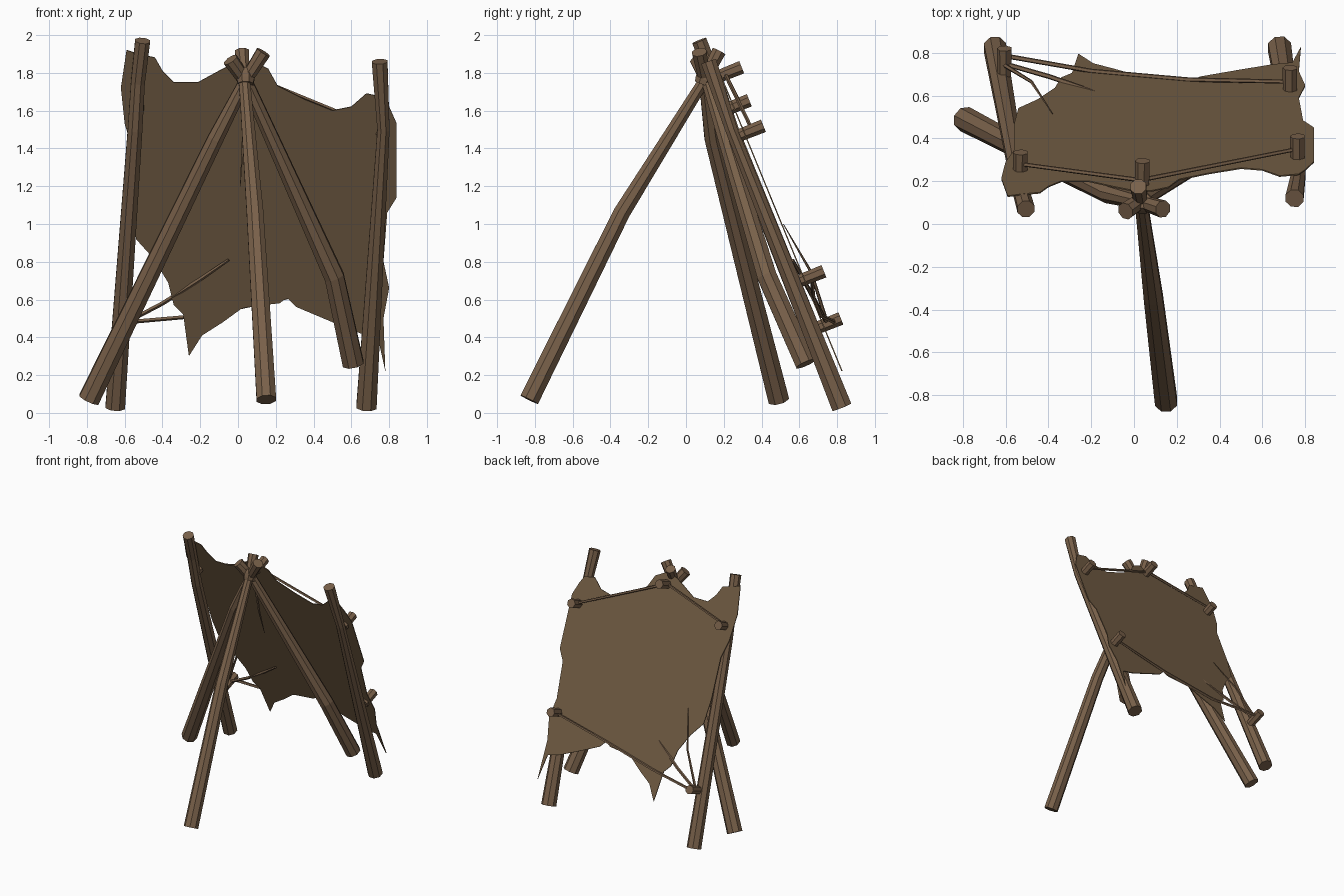
import bpy, bmesh, math
from mathutils import Vector

def material(name, rgb):
    m = bpy.data.materials.new(name)
    m.diffuse_color = (*rgb, 1)
    return m

WOOD = material("brown wood", (0.190, 0.118, 0.068))
HIDE = material("tanned hide", (0.170, 0.110, 0.058))

def finish(name, bm, mat):
    bmesh.ops.recalc_face_normals(bm, faces=bm.faces[:])
    me = bpy.data.meshes.new(name)
    bm.to_mesh(me)
    bm.free()
    me.materials.append(mat)
    ob = bpy.data.objects.new(name, me)
    bpy.context.collection.objects.link(ob)
    return ob

def tube(name, pts, sides=8, mat=WOOD):
    """Faceted tube through (x, y, z, radius) points with flat ends."""
    bm = bmesh.new()
    P = [Vector(p[:3]) for p in pts]
    up = Vector((1, 0, 0)) if abs((P[-1] - P[0]).normalized().x) < 0.8 else Vector((0, 0, 1))
    rings = []
    for i, p in enumerate(P):
        d = (P[min(i + 1, len(P) - 1)] - P[max(i - 1, 0)]).normalized()
        u = (up - d * up.dot(d)).normalized()
        v = d.cross(u)
        r = pts[i][3]
        rings.append([bm.verts.new(p + r * (u * math.cos(a) + v * math.sin(a)))
                      for a in (2 * math.pi * (k + .5) / sides for k in range(sides))])
    for a, b in zip(rings, rings[1:]):
        for k in range(sides):
            j = (k + 1) % sides
            bm.faces.new((a[k], a[j], b[j], b[k]))
    bm.faces.new(rings[0])
    bm.faces.new(rings[-1])
    return finish(name, bm, mat)

# tripod poles, crossing at the lashing
tube("front_pole", [(.15, -.83, .07, .056), (.09, -.34, 1.06, .048),
                    (.035, .09, 1.75, .032), (.02, .175, 1.915, .04)])
tube("left_tripod_pole", [(-.79, .49, .07, .06), (-.12, .14, 1.45, .045),
                          (.04, .10, 1.76, .034), (.135, .07, 1.91, .042)])
tube("right_tripod_pole", [(.61, .635, .26, .06), (.51, .43, .72, .056),
                           (.05, .12, 1.74, .036), (-.04, .06, 1.87, .042)])
# side poles of the frame
tube("left_side_pole", [(-.65, .825, .03, .056), (-.545, .24, 1.5, .042),
                        (-.53, .16, 1.75, .04), (-.505, .07, 1.97, .043)])
tube("right_side_pole", [(.68, .825, .03, .058), (.77, .24, 1.5, .035),
                         (.75, .12, 1.86, .045)])

# lashing around the crossing, and its hanging end
tube("lashing", [(.04, .085, 1.74, .044), (.04, .095, 1.765, .05), (.04, .105, 1.80, .05),
                 (.04, .11, 1.825, .04)])
tube("lashing_end", [(.04, .15, 1.76, .012), (.025, .24, 1.42, .008), (.012, .33, 1.2, .002)], 4)

# stretched hide: ragged outline in x, z leaning back against the frame
OUTLINE = [(-.59, 1.92), (-.53, 1.90), (-.44, 1.88), (-.40, 1.81), (-.34, 1.75), (-.21, 1.75),
           (-.10, 1.81), (-.02, 1.85), (.08, 1.86), (.16, 1.82), (.21, 1.73), (.35, 1.66),
           (.50, 1.60), (.60, 1.62), (.68, 1.69), (.77, 1.67), (.80, 1.62), (.84, 1.53),
           (.84, 1.14), (.79, 1.06), (.77, .80), (.80, .66), (.77, .50), (.78, .22),
           (.74, .40), (.65, .42), (.50, .48), (.31, .56), (.26, .61), (.22, .58),
           (.03, .56), (-.08, .48), (-.19, .41), (-.26, .30), (-.29, .52), (-.34, .57),
           (-.37, .69), (-.45, .82), (-.54, .92), (-.56, 1.10), (-.56, 1.40), (-.60, 1.53),
           (-.62, 1.72)]
bm = bmesh.new()
face = bm.faces.new([bm.verts.new((x, .79 - (z - .3) * .41, z)) for x, z in OUTLINE])
ext = bmesh.ops.extrude_face_region(bm, geom=[face], use_keep_orig=True)
back = [g for g in ext["geom"] if isinstance(g, bmesh.types.BMVert)]
bmesh.ops.translate(bm, verts=back, vec=(0, .006, .0025))
finish("hide", bm, HIDE)

# pegs standing out from the hide
PEGS = [(-.53, .275, 1.63), (.04, .235, 1.805), (.765, .35, 1.495), (.73, .67, .725), (-.605, .76, .475)]
for i, (x, y, z) in enumerate(PEGS):
    tube(f"peg_{i + 1}", [(x, y - .065, z - .025, .034), (x, y + .06, z + .025, .036)], 7)

# cords between the pegs
tube("upper_cord", [(-.53, .28, 1.65, .01), (.03, .205, 1.80, .011), (.76, .35, 1.50, .01)], 5)
tube("lower_cord", [(-.60, .785, .48, .012), (-.20, .715, .515, .011), (.25, .675, .61, .011),
                    (.72, .665, .72, .01)], 5)
# loose cord ends, tapering
tube("loose_cord_left", [(-.61, .745, .48, .011), (-.48, .665, .74, .008), (-.38, .515, 1.0, .002)], 5)
tube("loose_cord_right", [(-.61, .75, .47, .012), (-.40, .69, .58, .012), (-.21, .625, .70, .012),
                          (-.05, .565, .81, .008)], 5)
